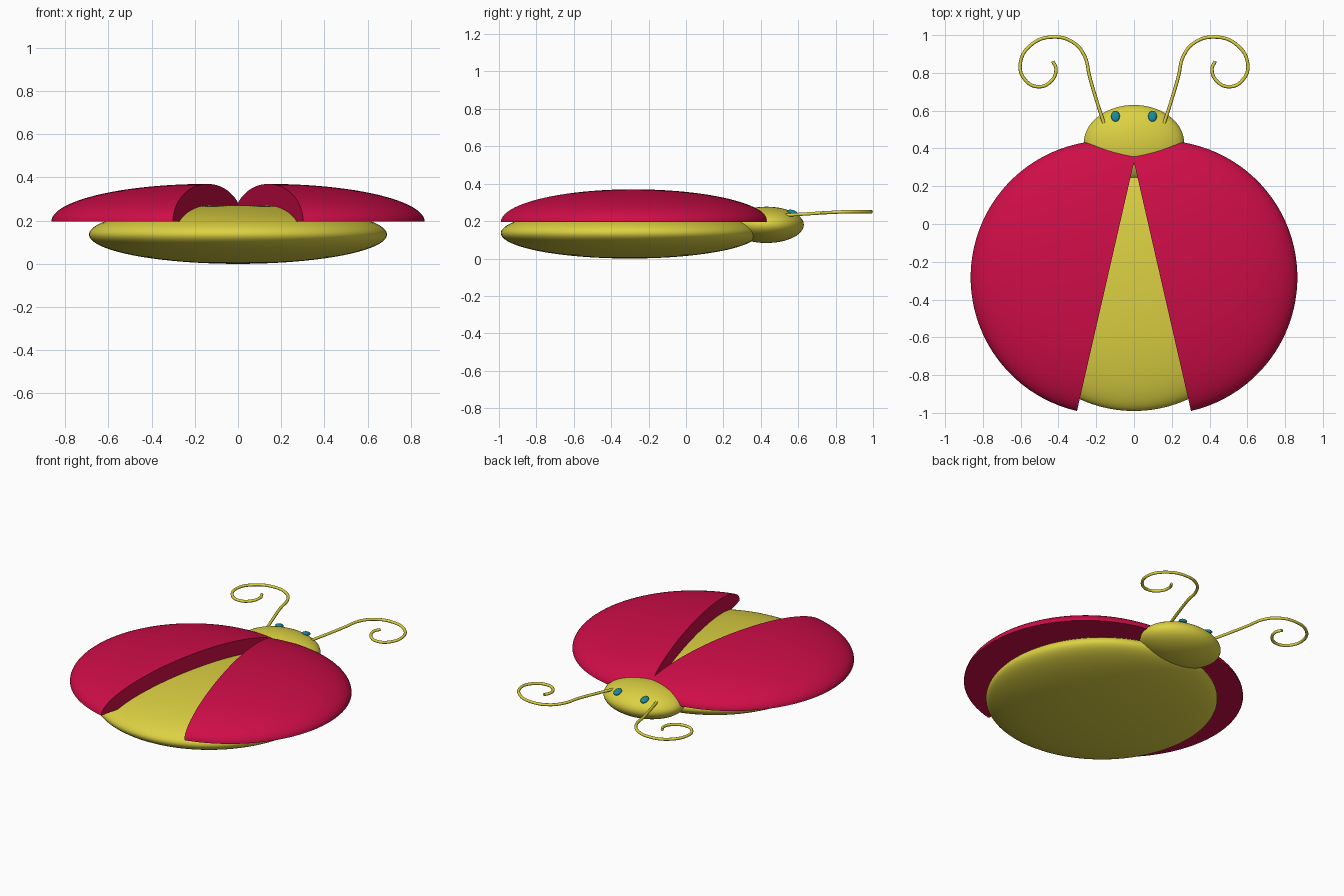
import bpy, bmesh, math
from mathutils import Matrix, Vector

if "Cube" in bpy.data.objects:
    bpy.data.objects.remove(bpy.data.objects["Cube"])


def material(name, rgb):
    m = bpy.data.materials.new(name)
    m.diffuse_color = (*rgb, 1)
    m.use_nodes = True
    m.node_tree.nodes["Principled BSDF"].inputs["Base Color"].default_value = m.diffuse_color
    return m


YELLOW = material("mustard yellow", (0.72, 0.64, 0.055))
RED = material("crimson", (0.62, 0.004, 0.065))
TEAL = material("teal", (0.01, 0.25, 0.33))


def finish(name, bm, mat):
    bmesh.ops.recalc_face_normals(bm, faces=bm.faces)
    me = bpy.data.meshes.new(name)
    bm.to_mesh(me)
    bm.free()
    me.materials.append(mat)
    ob = bpy.data.objects.new(name, me)
    bpy.context.collection.objects.link(ob)
    bpy.ops.object.select_all(action='DESELECT')
    ob.select_set(True)
    bpy.context.view_layer.objects.active = ob
    bpy.ops.object.shade_smooth_by_angle(angle=math.radians(40))
    return ob


def sphere(radii, segs=64, rings=32):
    bm = bmesh.new()
    bmesh.ops.create_uvsphere(bm, u_segments=segs, v_segments=rings, radius=1)
    bmesh.ops.scale(bm, vec=radii, verts=bm.verts)
    return bm


def ellipsoid(name, centre, radii, mat, tilt=0, segs=64, rings=32):
    bm = sphere(radii, segs, rings)
    bmesh.ops.transform(bm, verts=bm.verts,
                        matrix=Matrix.Translation(centre) @ Matrix.Rotation(tilt, 4, 'X'))
    return finish(name, bm, mat)


def cut(bm, normal):
    # slice through the origin, drop the side the normal points to, cap the hole
    geom = bm.verts[:] + bm.edges[:] + bm.faces[:]
    r = bmesh.ops.bisect_plane(bm, geom=geom, dist=1e-5, plane_co=(0, 0, 0),
                               plane_no=normal, clear_outer=True)
    edges = [e for e in r["geom_cut"] if isinstance(e, bmesh.types.BMEdge)]
    bmesh.ops.holes_fill(bm, edges=[e for e in bm.edges if e.is_boundary], sides=0)


# body and head
ellipsoid("body", (0, -0.30, 0.136), (0.69, 0.69, 0.136), YELLOW, segs=96, rings=40)
ellipsoid("head", (0, 0.43, 0.18), (0.265, 0.2, 0.097), YELLOW)

# antenna path, right side (x, y)
PATH = [(0.16, 0.535), (0.2, 0.66), (0.235, 0.78), (0.262, 0.89), (0.32, 0.96),
        (0.425, 0.99), (0.54, 0.952), (0.602, 0.85), (0.578, 0.765), (0.508, 0.727),
        (0.438, 0.757), (0.413, 0.82), (0.43, 0.862)]

for side, s in (("right", 1), ("left", -1)):
    # wing cover: quarter of a flattened ball, swung open
    bm = sphere((0.725, 0.725, 0.175), 96, 48)
    cut(bm, (0, 0, -1))
    cut(bm, (-s, 0, 0))
    bmesh.ops.transform(bm, verts=bm.verts, matrix=Matrix.Translation((s * 0.14, -0.283, 0.195))
                        @ Matrix.Rotation(s * math.radians(12.9), 4, 'Z'))
    finish(side + "_wing", bm, RED)

    # eye
    ellipsoid(side + "_eye", (s * 0.098, 0.57, 0.246), (0.023, 0.03, 0.013), TEAL,
              math.radians(-18), 24, 12)

    # curled antenna
    cu = bpy.data.curves.new(side + "_antenna", 'CURVE')
    cu.dimensions = '3D'
    cu.bevel_depth = 0.009
    cu.bevel_resolution = 3
    cu.use_fill_caps = True
    cu.resolution_u = 10
    sp = cu.splines.new('BEZIER')
    sp.bezier_points.add(len(PATH) - 1)
    for p, (x, y) in zip(sp.bezier_points, PATH):
        p.co = Vector((s * x, y, 0.232 + 0.018 * min(1, (y - 0.535) / 0.3)))
        p.handle_left_type = p.handle_right_type = 'AUTO'
    cu.materials.append(YELLOW)
    ob = bpy.data.objects.new(side + "_antenna", cu)
    bpy.context.collection.objects.link(ob)
    bpy.ops.object.select_all(action='DESELECT')
    ob.select_set(True)
    bpy.context.view_layer.objects.active = ob
    bpy.ops.object.convert(target='MESH')
    bpy.ops.object.shade_smooth_by_angle(angle=math.radians(40))
